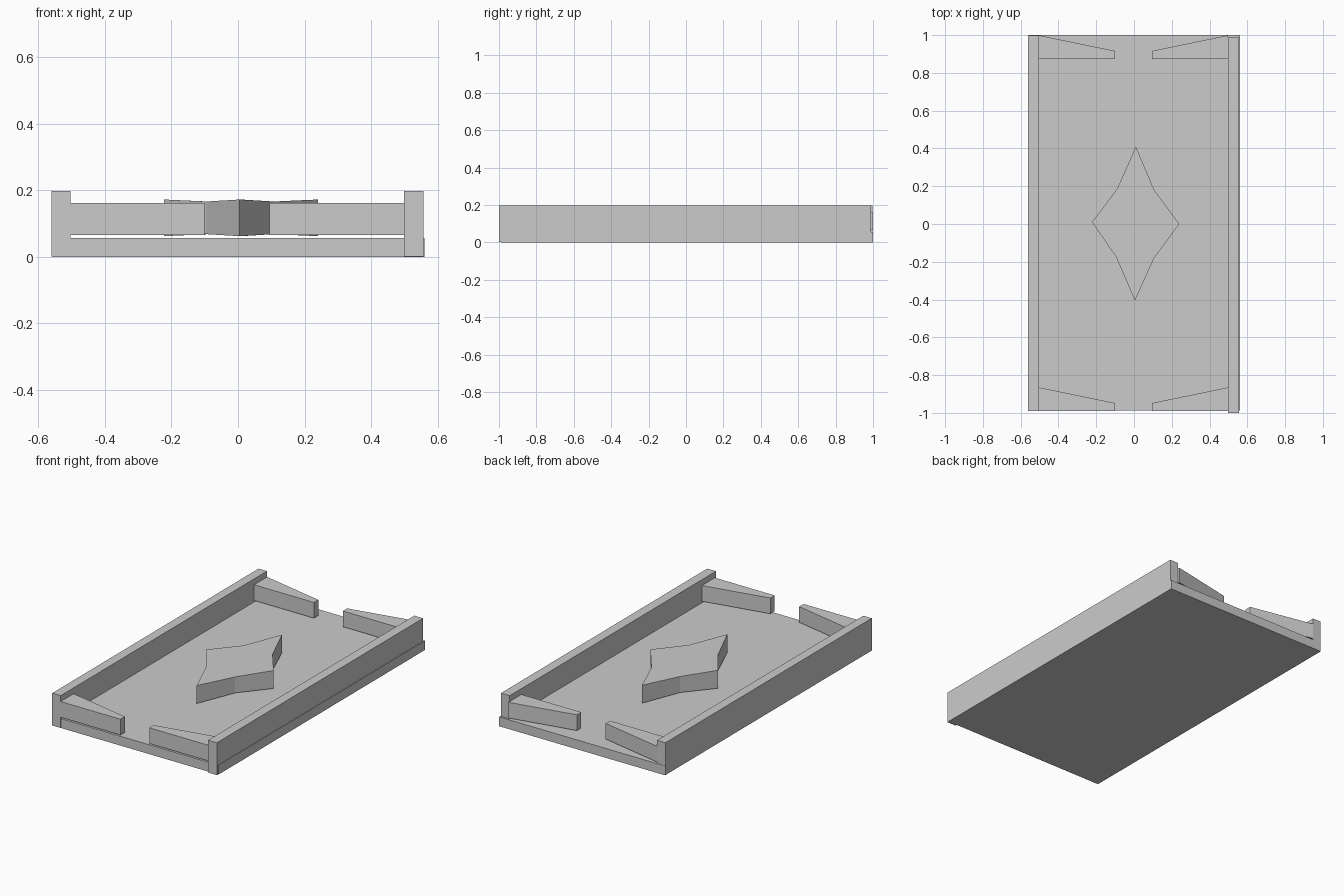
import bpy, bmesh

if "Cube" in bpy.data.objects:
    bpy.data.objects.remove(bpy.data.objects["Cube"])


def prism(name, outline, bottom, top, flare=0.0):
    """Extrude an XY outline; flare thickens every other corner up and down."""
    bm = bmesh.new()
    offs = [flare if i % 2 == 0 else 0.0 for i in range(len(outline))]
    low = [bm.verts.new((x, y, bottom - o)) for (x, y), o in zip(outline, offs)]
    high = [bm.verts.new((x, y, top + o)) for (x, y), o in zip(outline, offs)]
    bm.faces.new(low)
    bm.faces.new(high)
    n = len(outline)
    for i in range(n):
        j = (i + 1) % n
        bm.faces.new((low[i], low[j], high[j], high[i]))
    bmesh.ops.recalc_face_normals(bm, faces=bm.faces)
    mesh = bpy.data.meshes.new(name)
    bm.to_mesh(mesh)
    bm.free()
    obj = bpy.data.objects.new(name, mesh)
    bpy.context.collection.objects.link(obj)
    return obj


def rect(x0, x1, y0, y1):
    return [(x0, y0), (x1, y0), (x1, y1), (x0, y1)]


# Floor slab
prism("floor", rect(-0.558, 0.56, -0.988, 1.0), 0.0, 0.057)

# Long side walls, slightly staggered lengthwise
prism("left_wall", rect(-0.56, -0.503, -0.99, 0.998), 0.001, 0.198)
prism("right_wall", rect(0.498, 0.557, -1.0, 0.988), 0.001, 0.198)

# Tapered end barriers, leaving a gap in the middle of each end
for side, sx, wall, tip in (("left", -1, 0.503, 0.10), ("right", 1, 0.498, 0.095)):
    for end, y in (("front", -0.99), ("back", 0.874)):
        outline = [(sx * wall, y), (sx * tip, y),
                   (sx * tip, y + 0.042), (sx * wall, y + 0.125)]
        prism(f"{end}_{side}_barrier", outline, 0.066, 0.162)

# Four-pointed star block in the centre
star = [(0.01, 0.41), (0.107, 0.18), (0.24, 0.0), (0.107, -0.18),
        (0.005, -0.405), (-0.095, -0.175), (-0.222, 0.01), (-0.09, 0.185)]
prism("centre_star", star, 0.068, 0.166, 0.006)
